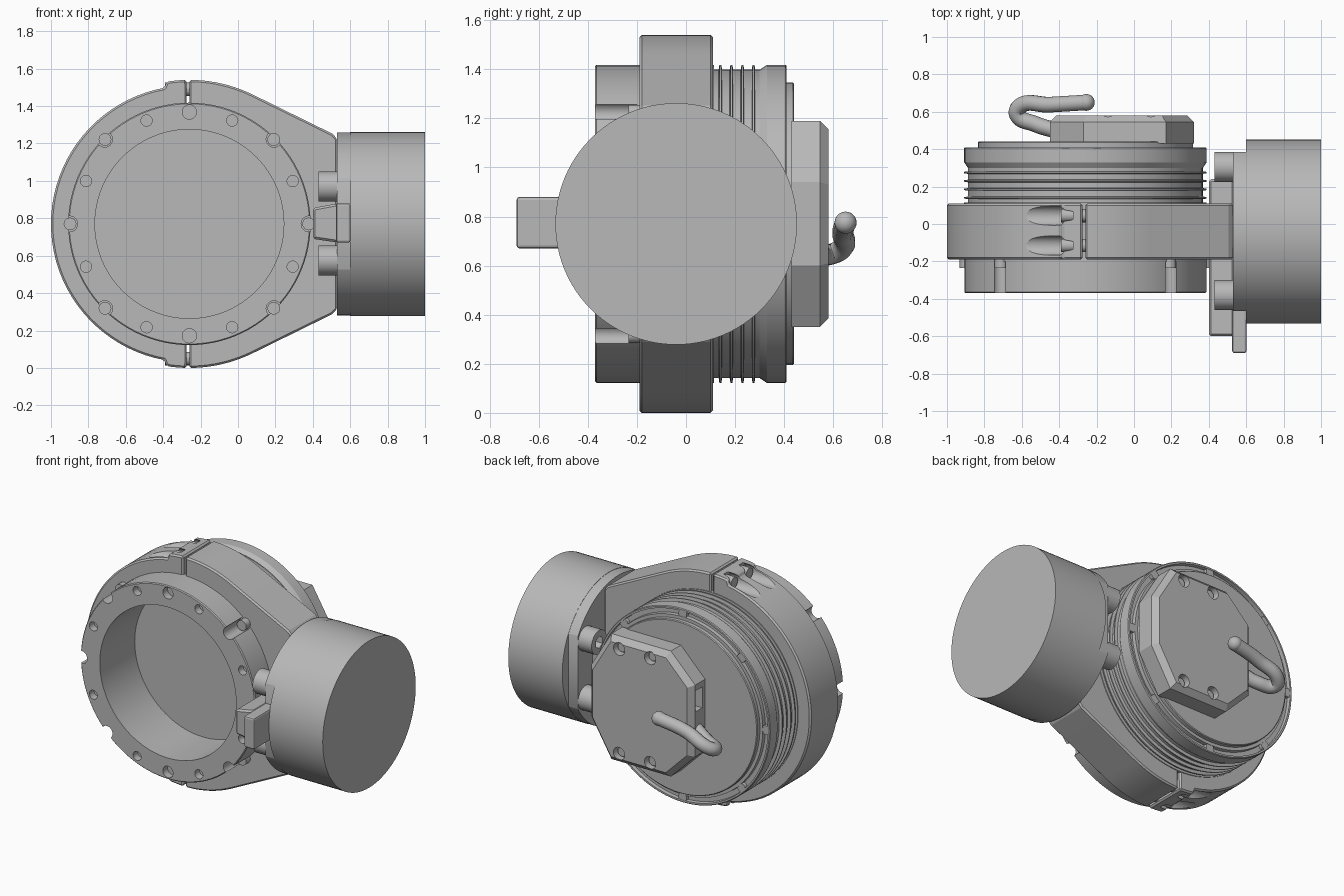
import bpy, bmesh, math
from mathutils import Matrix, Vector

if "Cube" in bpy.data.objects:
    bpy.data.objects.remove(bpy.data.objects["Cube"], do_unlink=True)

CX, CZ = -0.26, 0.77          # main axis, running along y
grey = bpy.data.materials.new("plain_grey")
grey.use_nodes = True
grey.diffuse_color = (0.48, 0.48, 0.48, 1)
grey.node_tree.nodes["Principled BSDF"].inputs["Base Color"].default_value = (0.48, 0.48, 0.48, 1)


def finish(name, bm):
    bmesh.ops.recalc_face_normals(bm, faces=bm.faces)
    mesh = bpy.data.meshes.new(name)
    bm.to_mesh(mesh)
    bm.free()
    obj = bpy.data.objects.new(name, mesh)
    bpy.context.collection.objects.link(obj)
    mesh.materials.append(grey)
    return obj


def activate(obj):
    bpy.ops.object.select_all(action="DESELECT")
    obj.select_set(True)
    bpy.context.view_layer.objects.active = obj


def smooth(obj, angle=30):
    activate(obj)
    bpy.ops.object.shade_smooth_by_angle(angle=math.radians(angle))


def polar(r, deg):
    a = math.radians(deg)
    return CX + r * math.cos(a), CZ + r * math.sin(a)


def arc(r, start, end, steps):
    return [polar(r, start + (end - start) * i / steps) for i in range(steps + 1)]


def add_prism(bm, outline, y0, y1):
    """Extrude an (x, z) outline along y."""
    base = bm.faces.new([bm.verts.new((x, y0, z)) for x, z in outline])
    new = bmesh.ops.extrude_face_region(bm, geom=[base])["geom"]
    bmesh.ops.translate(bm, vec=(0, y1 - y0, 0),
                        verts=[g for g in new if isinstance(g, bmesh.types.BMVert)])
    return [g for g in new if isinstance(g, bmesh.types.BMFace)][0]


def add_rod(bm, start, end, r, segments=24):
    start, end = Vector(start), Vector(end)
    d = end - start
    m = Matrix.Translation((start + end) / 2) @ d.to_track_quat("Z", "Y").to_matrix().to_4x4()
    bmesh.ops.create_cone(bm, cap_ends=True, segments=segments, radius1=r, radius2=r,
                          depth=d.length, matrix=m)


def add_box(bm, lo, hi):
    add_prism(bm, [(lo[0], lo[2]), (hi[0], lo[2]), (hi[0], hi[2]), (lo[0], hi[2])], lo[1], hi[1])


def apply_all(obj):
    activate(obj)
    for mod in list(obj.modifiers):
        bpy.ops.object.modifier_apply(modifier=mod.name)


def bevel(obj, width, segments=1):
    mod = obj.modifiers.new("bevel", "BEVEL")
    mod.width, mod.segments, mod.limit_method = width, segments, "ANGLE"
    mod.angle_limit = math.radians(40)
    apply_all(obj)


def boolean(obj, bm, operation="DIFFERENCE"):
    cutter = finish("cutter", bm)
    cutter.hide_render = True
    mod = obj.modifiers.new("cut", "BOOLEAN")
    mod.object, mod.operation, mod.solver = cutter, operation, "EXACT"
    apply_all(obj)
    bpy.data.objects.remove(cutter, do_unlink=True)


# Turned housing: deep bore, threaded back section, grooved back flange
profile = [(0, 0), (0, 0.505), (-0.37, 0.505), (-0.37, 0.642), (-0.364, 0.648),
           (0.115, 0.648), (0.115, 0.628)]
for y in (0.14, 0.185, 0.23, 0.275):
    profile += [(y - 0.007, 0.628), (y - 0.004, 0.648), (y + 0.004, 0.648), (y + 0.007, 0.628)]
profile += [(0.3, 0.628), (0.33, 0.648), (0.405, 0.648), (0.41, 0.643), (0.41, 0.632),
            (0.385, 0.63), (0.385, 0.598), (0.41, 0.596), (0.41, 0.575), (0.435, 0.575),
            (0.44, 0.57), (0.44, 0)]
bm = bmesh.new()
verts = [bm.verts.new((CX, y, CZ + r)) for y, r in profile]
edges = [bm.edges.new(pair) for pair in zip(verts, verts[1:])]
bmesh.ops.spin(bm, geom=verts + edges, cent=(CX, 0, CZ), axis=(0, 1, 0),
               angle=math.tau, steps=96, use_merge=True)
bmesh.ops.remove_doubles(bm, verts=bm.verts, dist=0.0005)
housing = finish("housing", bm)

notch_angles = (0, 45, 135, 180, 225, 315)
bm = bmesh.new()
for k in range(16):
    deg = k * 22.5
    if deg in notch_angles:
        x, z = polar(0.64, deg)
        add_rod(bm, (x, -0.45, z), (x, -0.2, z), 0.042)
    else:
        x, z = polar(0.598, deg)
        add_rod(bm, (x, -0.45, z), (x, -0.32, z), 0.038 if deg in (90, 270) else 0.03)
boolean(housing, bm)
smooth(housing)

# Screws in the front notches and the back groove
bm = bmesh.new()
for deg in notch_angles:
    x, z = polar(0.638, deg)
    add_rod(bm, (x, -0.235, z), (x, -0.19, z), 0.034, 16)
for k in range(8):
    x, z = polar(0.614, k * 45)
    add_rod(bm, (x, 0.37, z), (x, 0.408, z), 0.03, 16)
screws = finish("housing_screws", bm)
smooth(screws)

# Left clamp half with thicker ends and screw scoops
outline = (arc(0.77, 91.1, 99, 4) + arc(0.74, 100.5, 259.5, 40) + arc(0.77, 261, 268.9, 4)
           + arc(0.63, 268.7, 91.3, 48))
bm = bmesh.new()
add_prism(bm, outline, -0.19, 0.11)
clamp = finish("clamp_outer_half", bm)
bevel(clamp, 0.01)
bm, pins = bmesh.new(), bmesh.new()
for side in (1, -1):
    for y in (0.045, -0.115):
        z = CZ + side * 0.72
        add_rod(bm, (-0.75, y, z), (-0.325, y, z), 0.052)
        add_rod(pins, (-0.39, y, z), (-0.2, y, z), 0.036, 16)
boolean(clamp, bm)
smooth(clamp, 20)
smooth(finish("clamp_screws", pins))

# Right clamp half, tapering out into the motor arm
outline = (arc(0.77, 90, 63.8, 10) + [(0.505, 1.252), (0.53, 1.225), (0.53, 0.315), (0.505, 0.288)]
           + arc(0.77, -63.8, -90, 10) + arc(0.63, -90, 90, 48))
bm = bmesh.new()
add_prism(bm, outline, -0.19, 0.11)
arm = finish("clamp_motor_arm", bm)
bevel(arm, 0.01)
smooth(arm, 20)

# Motor drum and its flange with flattened sides
MY = -0.04
bm = bmesh.new()
add_rod(bm, (0.6, MY, CZ), (1, MY, CZ), 0.492, 96)
smooth(finish("motor_drum", bm))
bm = bmesh.new()
add_rod(bm, (0.53, MY, CZ), (0.605, MY, CZ), 0.49, 96)
flange = finish("motor_flange", bm)
bm = bmesh.new()
add_box(bm, (0.4, MY - 0.425, 0), (0.7, MY + 0.425, 1.6))
boolean(flange, bm, "INTERSECT")
smooth(flange)

# Four flange bolts with hex sockets
for i, (y, z) in enumerate([(y, z) for y in (0.305, -0.38) for z in (CZ + 0.2, CZ - 0.195)]):
    bm = bmesh.new()
    add_rod(bm, (0.43, y, z), (0.54, y, z), 0.08, 32)
    bolt = finish("flange_bolt_%d" % (i + 1), bm)
    bm = bmesh.new()
    add_rod(bm, (0.4, y, z), (0.48, y, z), 0.04, 6)
    boolean(bolt, bm)
    smooth(bolt)

# Central rib and front locating tab
bm = bmesh.new()
add_prism(bm, [(0.4, 0.69), (0.535, 0.67), (0.535, 0.88), (0.4, 0.855)], -0.6, 0.24)
bevel(finish("arm_rib", bm), 0.012)
bm = bmesh.new()
add_box(bm, (0.525, -0.69, 0.67), (0.602, -0.4, 0.88))
bevel(finish("locating_tab", bm), 0.012, 2)

# Back cover with chamfered rim, screw recesses and cable window
half = [(0.32, 0.17), (0.17, 0.42), (-0.27, 0.42), (-0.45, 0.24)]
outline = [(x, CZ + z) for x, z in half] + [(x, CZ - z) for x, z in reversed(half)]
bm = bmesh.new()
back = add_prism(bm, outline, 0.43, 0.58)
bmesh.ops.bevel(bm, geom=list(back.edges), offset=0.035, segments=1, affect="EDGES")
cover = finish("back_cover", bm)
bm, heads = bmesh.new(), bmesh.new()
for x in (0.09, -0.14):
    for z in (CZ + 0.35, CZ - 0.35):
        add_rod(bm, (x, 0.53, z), (x, 0.7, z), 0.042)
        add_rod(heads, (x, 0.5, z), (x, 0.55, z), 0.03, 16)
add_box(bm, (-0.6, 0.47, 0.83), (-0.38, 0.54, 0.97))
boolean(cover, bm)
smooth(cover, 20)
smooth(finish("cover_screws", heads))

# Bent cable leaving the cover, with a rounded end
path = [(-0.42, 0.5, 0.7), (-0.53, 0.535, 0.655), (-0.625, 0.585, 0.645),
        (-0.61, 0.63, 0.665), (-0.45, 0.638, 0.735), (-0.255, 0.65, 0.775)]
curve = bpy.data.curves.new("cable", "CURVE")
curve.dimensions = "3D"
curve.bevel_depth, curve.bevel_resolution, curve.use_fill_caps = 0.043, 4, True
spline = curve.splines.new("BEZIER")
spline.bezier_points.add(len(path) - 1)
for point, co in zip(spline.bezier_points, path):
    point.co = co
    point.handle_left_type = point.handle_right_type = "AUTO"
curve.materials.append(grey)
cable = bpy.data.objects.new("cable", curve)
bpy.context.collection.objects.link(cable)
bm = bmesh.new()
bmesh.ops.create_uvsphere(bm, u_segments=24, v_segments=12, radius=0.045,
                          matrix=Matrix.Translation(path[-1]))
smooth(finish("cable_end", bm))
